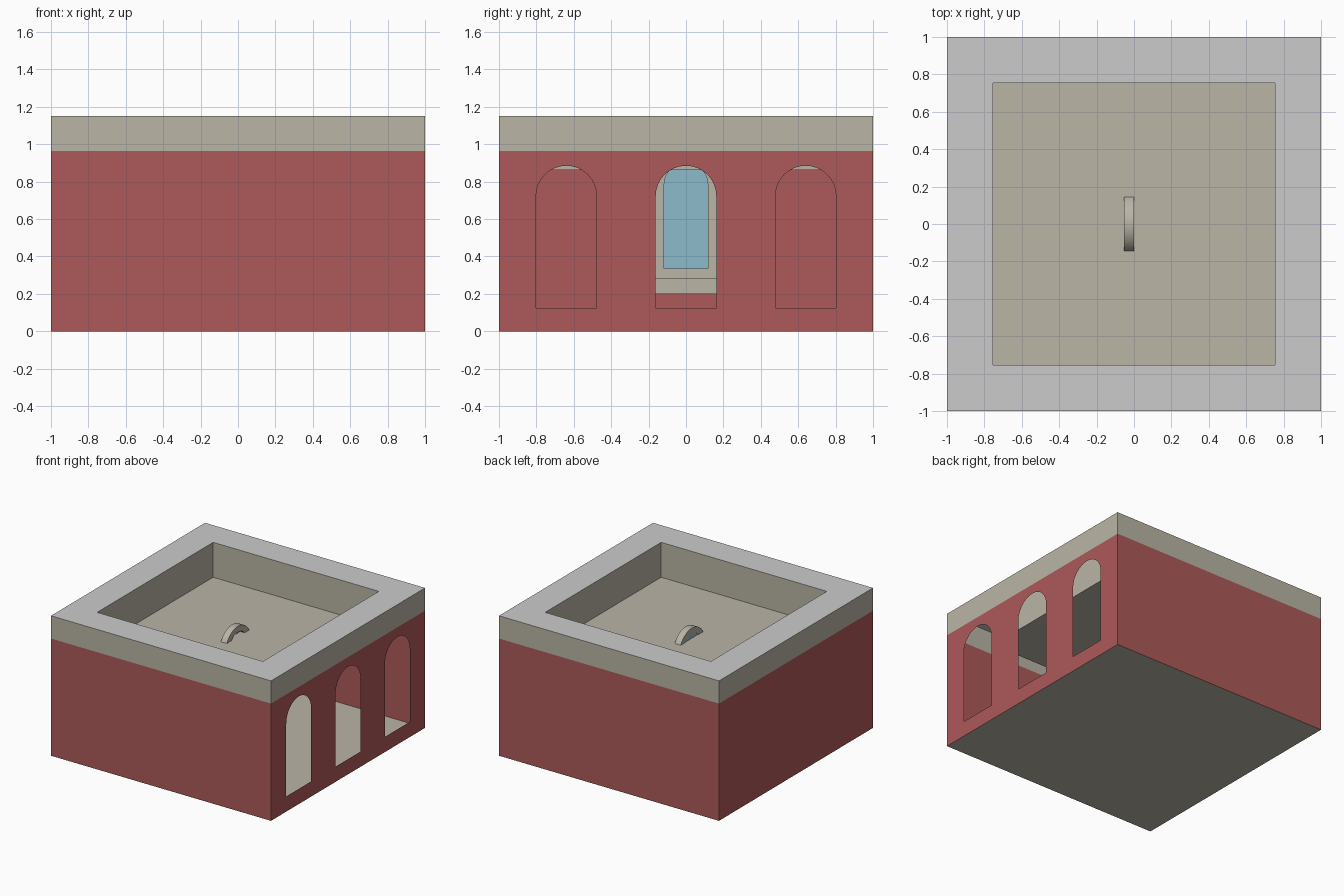
import bpy, math
from mathutils import Matrix

if "Cube" in bpy.data.objects:
    bpy.data.objects.remove(bpy.data.objects["Cube"])


def material(name, rgb):
    m = bpy.data.materials.new(name)
    m.diffuse_color = (*rgb, 1)
    m.use_nodes = True
    m.node_tree.nodes["Principled BSDF"].inputs["Base Color"].default_value = m.diffuse_color
    return m


red = material("red_plaster", (0.42, 0.10, 0.10))
beige = material("beige_stone", (0.49, 0.46, 0.38))
blue = material("window_glass", (0.27, 0.50, 0.60))


def add_mesh(name, verts, faces, mat=None):
    me = bpy.data.meshes.new(name)
    me.from_pydata(verts, [], faces)
    ob = bpy.data.objects.new(name, me)
    bpy.context.collection.objects.link(ob)
    if mat:
        me.materials.append(mat)
    return ob


def square(h, z):
    return [(-h, -h, z), (h, -h, z), (h, h, z), (-h, h, z)]


def ring(name, a, b, mat=None, sides=range(4)):
    """Quads joining two four-cornered loops."""
    faces = [(i, (i + 1) % 4, 4 + (i + 1) % 4, 4 + i) for i in sides]
    return add_mesh(name, a + b, faces, mat)


def arch(cy, half, bottom, spring, n=16):
    """Round-topped outline in the (y, z) plane."""
    arc = [(cy + half * math.cos(math.pi * i / n),
            spring + half * math.sin(math.pi * i / n)) for i in range(n + 1)]
    return [(cy - half, bottom), (cy + half, bottom)] + arc


def side_panel(name, outlines, x, depth, mat):
    """Filled outline with holes, facing +x, turned into a mesh."""
    cu = bpy.data.curves.new(name + "_profile", 'CURVE')
    cu.dimensions = '2D'
    cu.fill_mode = 'BOTH'
    cu.extrude = depth / 2
    for pts in outlines:
        s = cu.splines.new('POLY')
        s.points.add(len(pts) - 1)
        for p, (y, z) in zip(s.points, pts):
            p.co = (y, z, 0, 1)
        s.use_cyclic_u = True
    tmp = bpy.data.objects.new(name + "_profile", cu)
    bpy.context.collection.objects.link(tmp)
    dg = bpy.context.evaluated_depsgraph_get()
    me = bpy.data.meshes.new_from_object(tmp.evaluated_get(dg))
    bpy.data.objects.remove(tmp)
    me.transform(Matrix(((0, 0, 1, x), (1, 0, 0, 0), (0, 1, 0, 0), (0, 0, 0, 1))))
    me.materials.clear()
    me.materials.append(mat)
    ob = bpy.data.objects.new(name, me)
    bpy.context.collection.objects.link(ob)
    return ob


BAND, TOP, ROOF = 0.963, 1.15, 0.863

# Thin shell: floor, three plain walls, and the wall with three arches
add_mesh("floor", square(1, 0), [(3, 2, 1, 0)], beige)
ring("plain_walls", square(1, 0), square(1, BAND), red, (0, 2, 3))
wall = [(-1, 0), (1, 0), (1, BAND), (-1, BAND)]
side_panel("arched_wall", [wall] + [arch(c, 0.162, 0.125, 0.723) for c in (-0.64, 0, 0.64)],
           1, 0, red)

# Cornice band, grey rim and sunken roof
ring("cornice_band", square(1, BAND), square(1, TOP), beige)
ring("parapet_rim", square(1, TOP), square(0.753, TOP))
ring("parapet_inner_walls", square(0.753, TOP), square(0.753, ROOF), beige)
add_mesh("roof", square(0.753, ROOF), [(0, 1, 2, 3)], beige)

# Window standing inside, its arch poking through the roof
side_panel("window_frame", [arch(0, 0.166, 0.285, 0.784), arch(0, 0.117, 0.335, 0.784)],
           -0.027, 0.054, beige)
side_panel("window_glass", [arch(0, 0.117, 0.335, 0.784)], -0.045, 0.01, blue)
sill = [(-0.18, 0.2), (0.18, 0.2), (0.18, 0.285), (-0.18, 0.285)]
side_panel("window_sill", [sill], -0.015, 0.09, beige)
